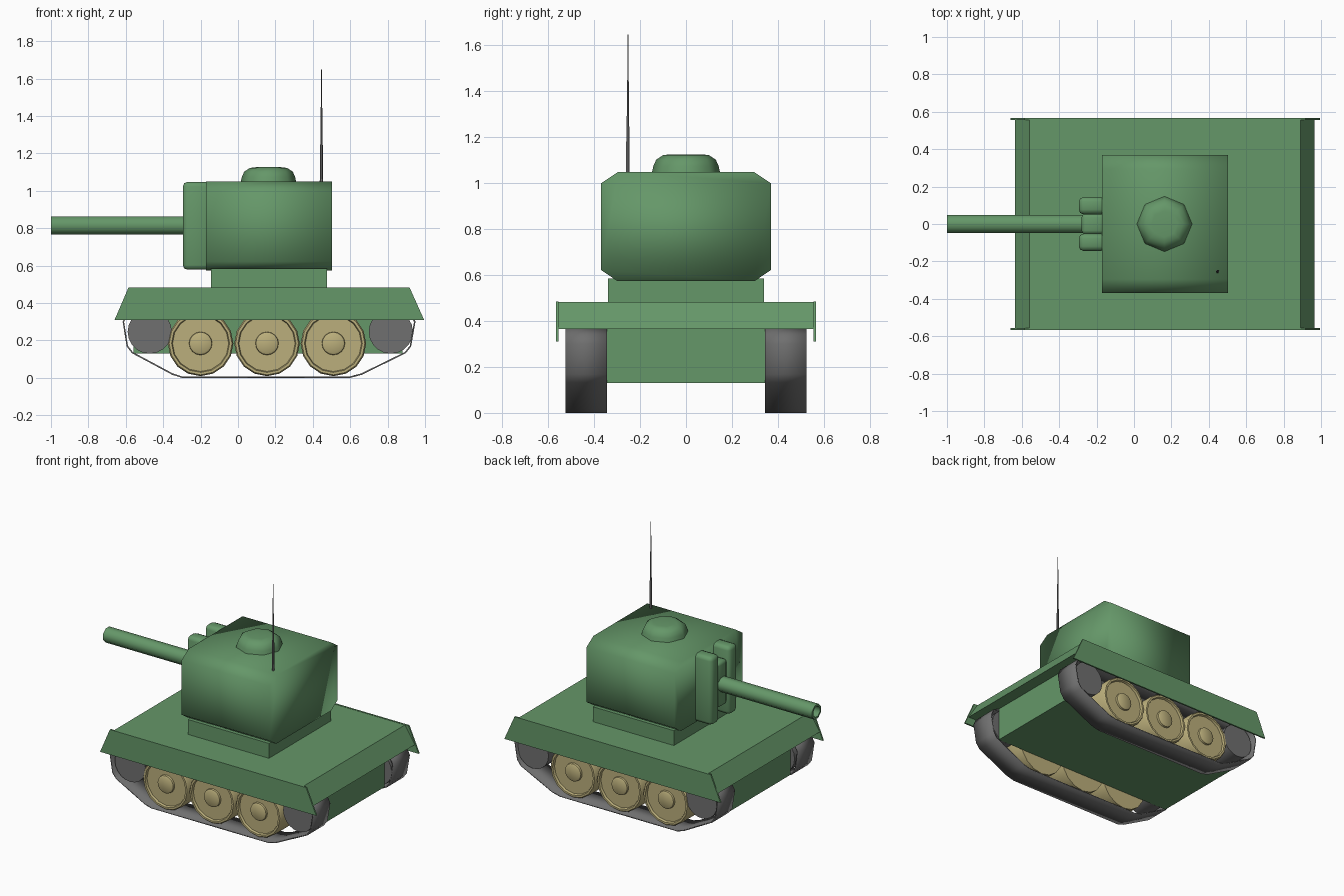
import bpy, bmesh
from math import pi, cos, sin, radians
from mathutils import Vector

if "Cube" in bpy.data.objects:
    bpy.data.objects.remove(bpy.data.objects["Cube"])


def material(name, r, g, b):
    m = bpy.data.materials.new(name)
    m.diffuse_color = (r, g, b, 1)
    m.use_nodes = True
    m.node_tree.nodes["Principled BSDF"].inputs["Base Color"].default_value = m.diffuse_color
    return m


GREEN = material("green_paint", 0.13, 0.31, 0.14)
TAN = material("wheel_tan", 0.50, 0.43, 0.20)
DARK = material("dark_metal", 0.16, 0.16, 0.16)


def finish(name, bm, mat, smooth=None):
    bmesh.ops.recalc_face_normals(bm, faces=bm.faces)
    me = bpy.data.meshes.new(name)
    bm.to_mesh(me)
    bm.free()
    me.materials.append(mat)
    ob = bpy.data.objects.new(name, me)
    bpy.context.collection.objects.link(ob)
    if smooth:
        bpy.ops.object.select_all(action='DESELECT')
        bpy.context.view_layer.objects.active = ob
        ob.select_set(True)
        bpy.ops.object.shade_smooth_by_angle(angle=radians(smooth))
    return ob


def prism(name, pts, axis, a, b, mat, smooth=None, caps=True):
    """Extrude a profile along x (pts are y,z) or y (pts are x,z)."""
    bm = bmesh.new()
    place = (lambda p, t: (t, p[0], p[1])) if axis == 'x' else (lambda p, t: (p[0], t, p[1]))
    r0 = [bm.verts.new(place(p, a)) for p in pts]
    r1 = [bm.verts.new(place(p, b)) for p in pts]
    n = len(pts)
    for i in range(n):
        bm.faces.new((r0[i], r0[(i + 1) % n], r1[(i + 1) % n], r1[i]))
    if caps:
        bm.faces.new(r0)
        bm.faces.new(r1)
    return finish(name, bm, mat, smooth)


def box(name, x0, x1, y0, y1, z0, z1, mat, bevel=0):
    ob = prism(name, [(x0, z0), (x1, z0), (x1, z1), (x0, z1)], 'y', y0, y1, mat)
    if bevel:
        mod = ob.modifiers.new("bevel", 'BEVEL')
        mod.width, mod.segments = bevel, 2
        for p in ob.data.polygons:
            p.use_smooth = True
    return ob


def lathe(name, profile, n, origin, direction, mat, smooth=None, phase=0):
    """Spin (radius, distance) points around a direction, capping both ends."""
    bm = bmesh.new()
    turn = Vector((0, 0, 1)).rotation_difference(Vector(direction))
    rings = []
    for r, h in profile:
        rings.append([bm.verts.new(Vector(origin) + turn @ Vector(
            (r * cos(2 * pi * (k + phase) / n), r * sin(2 * pi * (k + phase) / n), h)))
            for k in range(n)])
    for a, b in zip(rings, rings[1:]):
        for k in range(n):
            bm.faces.new((a[k], a[(k + 1) % n], b[(k + 1) % n], b[k]))
    bm.faces.new(rings[0])
    bm.faces.new(rings[-1])
    return finish(name, bm, mat, smooth)


# Hull: lower tub and wide deck with sloped ends
box("lower_hull", -0.56, 0.88, -0.345, 0.345, 0.13, 0.40, GREEN)
prism("deck", [(-0.635, 0.365), (0.965, 0.365), (0.89, 0.482), (-0.56, 0.482)],
      'y', -0.557, 0.557, GREEN)

# Turret ring and turret with chamfered cross-section
box("turret_ring", -0.145, 0.475, -0.34, 0.34, 0.47, 0.585, GREEN)
prism("turret", [(-0.30, 0.575), (0.30, 0.575), (0.37, 0.622), (0.37, 1.0),
                 (0.295, 1.05), (-0.295, 1.05), (-0.37, 1.0), (-0.37, 0.622)],
      'x', -0.172, 0.503, GREEN, 180)

# Gun: two mantlet cheeks, cradle and hollow barrel
for side, y in (("right", -0.098), ("left", 0.098)):
    box("mantlet_cheek_" + side, -0.295, -0.15, y - 0.046, y + 0.046, 0.578, 1.048, GREEN, 0.025)
box("gun_cradle", -0.28, -0.16, -0.055, 0.055, 0.66, 0.97, GREEN, 0.02)
lathe("gun_barrel", [(0.052, 0), (0.052, 0.74), (0.038, 0.74), (0.038, 0.66)], 8,
      (-0.26, 0, 0.815), (-1, 0, 0), GREEN, 50, 0.5)

# Hatch and antenna on the roof
lathe("hatch", [(0.15, 1.04), (0.142, 1.075), (0.13, 1.102), (0.10, 1.122), (0.07, 1.126)], 8,
      (0.163, 0, 0), (0, 0, 1), GREEN, 60)
lathe("antenna", [(0.009, 1.04), (0.008, 1.24), (0.006, 1.25), (0.005, 1.44),
                  (0.003, 1.45), (0.002, 1.648)], 6, (0.446, -0.253, 0), (0, 0, 1), DARK, 50)

# Running gear, repeated on both sides
track_path = [(-0.30, 0.004), (0.60, 0.004), (0.66, 0.02), (0.895, 0.135), (0.922, 0.17),
              (0.945, 0.30), (0.925, 0.34), (0.88, 0.362), (-0.54, 0.362), (-0.59, 0.34),
              (-0.613, 0.30), (-0.592, 0.17), (-0.565, 0.135), (-0.35, 0.02)]
for side, s in (("right", -1), ("left", 1)):
    prism("side_skirt_" + side, [(-0.66, 0.31), (0.995, 0.31), (0.917, 0.484), (-0.585, 0.484)],
          'y', s * 0.555, s * 0.566, GREEN)
    track = prism("track_" + side, track_path, 'y', s * 0.345, s * 0.525, DARK, 45, caps=False)
    mod = track.modifiers.new("thickness", 'SOLIDIFY')
    mod.thickness, mod.offset = 0.008, 0
    for end, x in (("front", -0.472), ("rear", 0.817)):
        lathe(f"{end}_sprocket_{side}", [(0.118, 0.345), (0.118, 0.505)], 20,
              (x, 0, 0.247), (0, s, 0), DARK, 40)
    for i, x in enumerate((-0.20, 0.155, 0.51)):
        lathe(f"road_wheel_{side}_{i + 1}",
              [(0.175, 0.345), (0.175, 0.50), (0.168, 0.51), (0.155, 0.51), (0.15, 0.495),
               (0.062, 0.495), (0.06, 0.508), (0.05, 0.514)], 16,
              (x, 0, 0.184), (0, s, 0), TAN, 35)
